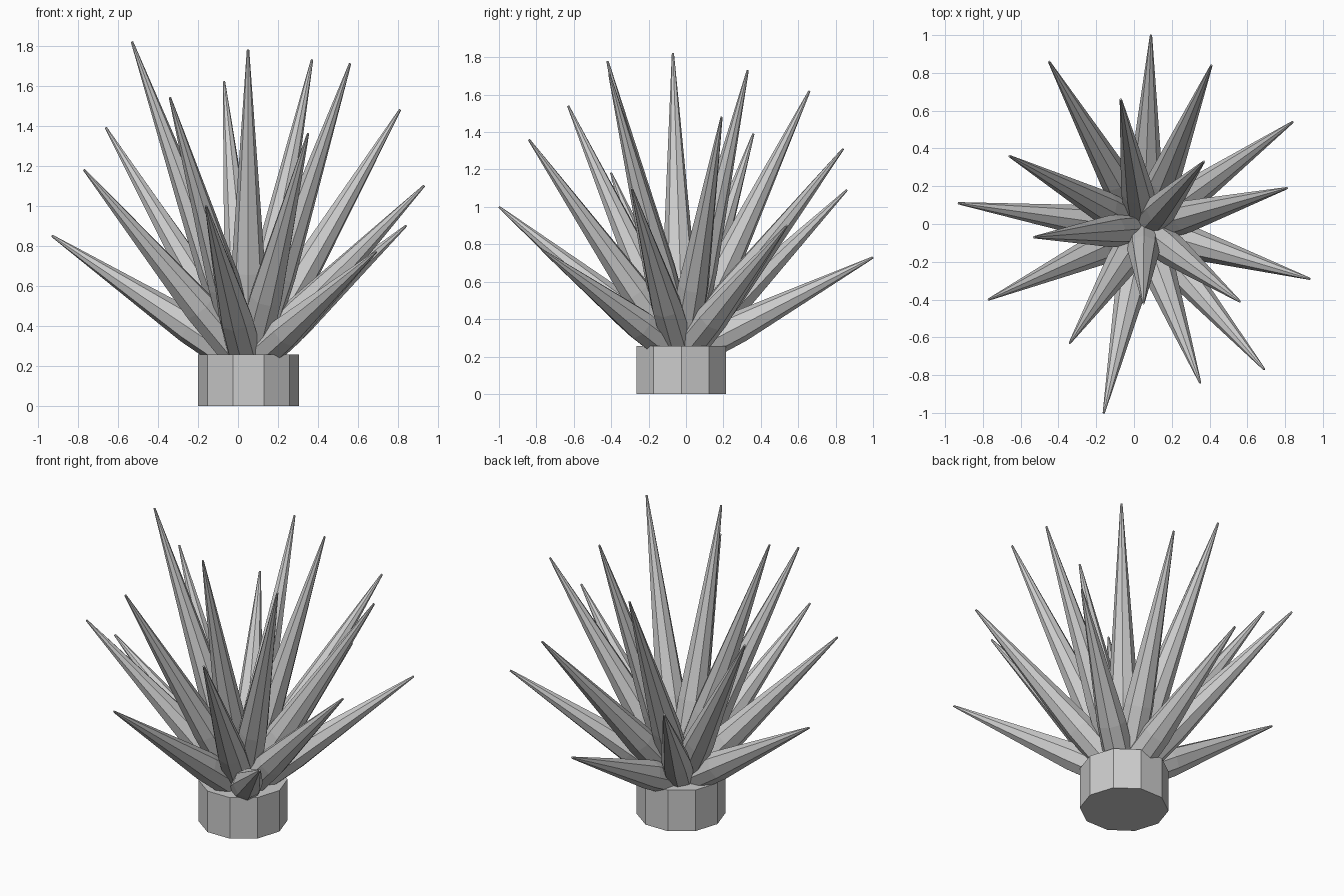
import bpy, bmesh, math
from mathutils import Vector

if "Cube" in bpy.data.objects:
    bpy.data.objects.remove(bpy.data.objects["Cube"])

grey = bpy.data.materials.new("plain grey")
grey.diffuse_color = (0.6, 0.6, 0.6, 1)
grey.use_nodes = True
grey.node_tree.nodes["Principled BSDF"].inputs["Base Color"].default_value = grey.diffuse_color

CENTRE = Vector((0.052, -0.025, 0))
ROOT = CENTRE + Vector((0, 0, 0.2))


def add_object(name, bm):
    mesh = bpy.data.meshes.new(name)
    bm.to_mesh(mesh)
    bm.free()
    mesh.materials.append(grey)
    obj = bpy.data.objects.new(name, mesh)
    bpy.context.collection.objects.link(obj)
    return obj


def lathe(name, start, end, profile, sides):
    """Closed, flat-faced solid of (fraction, radius) rings along a line."""
    axis = end - start
    turn = axis.to_track_quat('Z', 'Y')
    bm = bmesh.new()
    rings = []
    for t, r in profile:
        rings.append([bm.verts.new(start + axis * t + turn @ Vector((
            r * math.cos(math.tau * i / sides), r * math.sin(math.tau * i / sides), 0)))
            for i in range(sides)])
    for a, b in zip(rings, rings[1:]):
        for i in range(sides):
            j = (i + 1) % sides
            bm.faces.new((a[i], a[j], b[j], b[i]))
    bm.faces.new(rings[0][::-1])
    bm.faces.new(rings[-1])
    bmesh.ops.recalc_face_normals(bm, faces=bm.faces)
    return add_object(name, bm)


# Ten-sided pot
lathe("pot", CENTRE, CENTRE + Vector((0, 0, 0.257)), [(0, 0.2525), (1, 0.2525)], 10)

# Spiky leaves fanning out in a spiral, lowest first: tip positions
TIPS = [
    (0.09, 1.0, 0.73), (0.69, -0.77, 0.77), (-0.93, 0.11, 0.85),
    (0.84, 0.54, 0.90), (-0.16, -1.0, 1.0), (-0.45, 0.86, 1.09),
    (0.93, -0.29, 1.10), (-0.77, -0.40, 1.18), (0.41, 0.84, 1.31),
    (0.35, -0.84, 1.36), (-0.66, 0.36, 1.39), (0.81, 0.19, 1.48),
    (-0.34, -0.63, 1.54), (-0.07, 0.66, 1.62), (0.56, -0.41, 1.71),
    (-0.53, -0.07, 1.82), (0.37, 0.33, 1.73), (0.05, -0.42, 1.78),
]
LEAF = [(0, 0.09), (0.3, 0.085), (1, 0.006)]
for n, tip in enumerate(TIPS, 1):
    lathe(f"leaf_{n:02d}", ROOT, Vector(tip), LEAF, 8)
